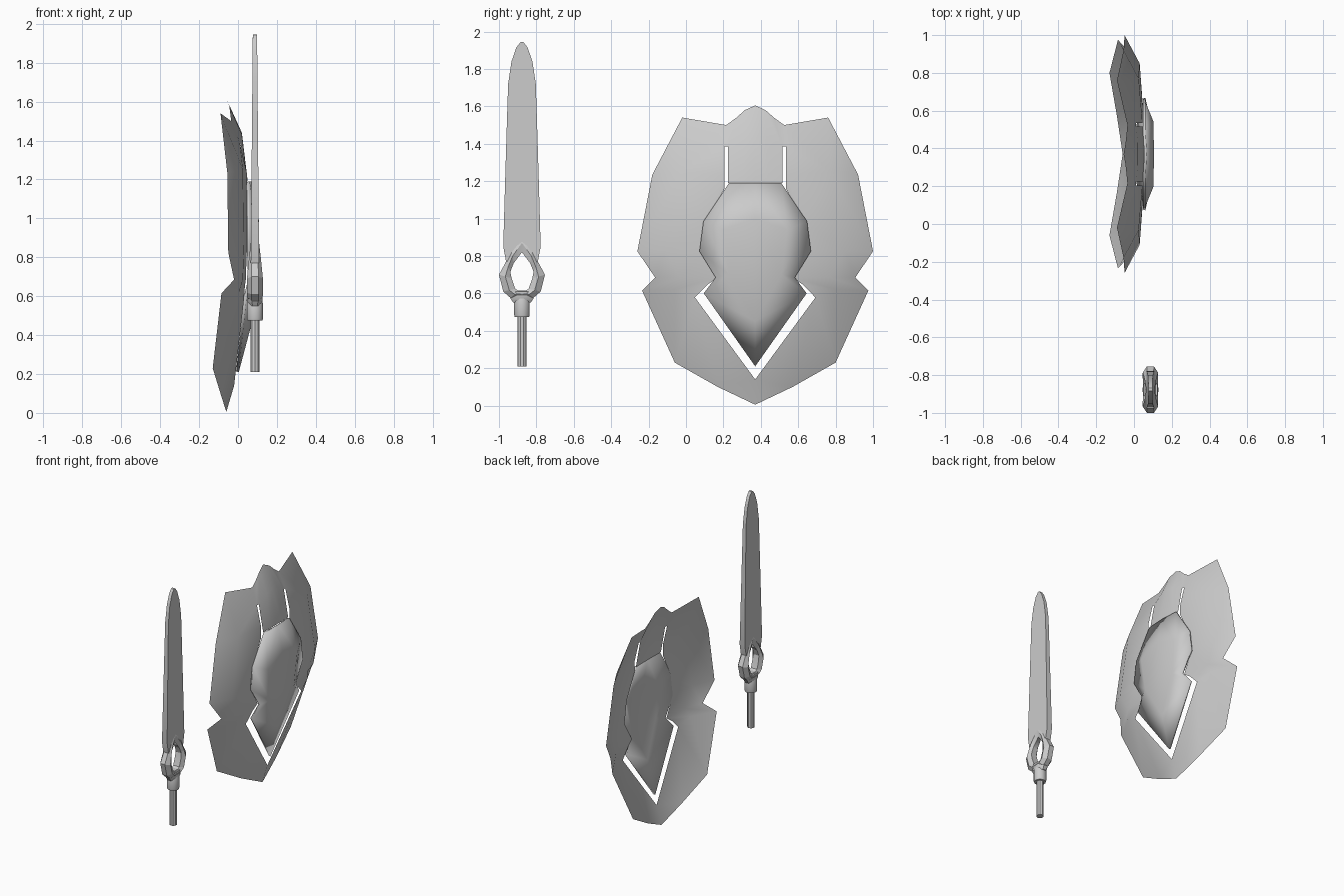
import bpy
import bmesh
import math

default_cube = bpy.data.objects.get("Cube")
if default_cube:
    bpy.data.objects.remove(default_cube, do_unlink=True)

GREY = (0.6, 0.6, 0.6, 1)
steel = bpy.data.materials.new("plain_grey")
steel.use_nodes = True
steel.diffuse_color = GREY
steel.node_tree.nodes["Principled BSDF"].inputs["Base Color"].default_value = GREY

SHIELD_Y = 0.37
SWORD_X, SWORD_Y = 0.087, -0.877


def finish(name, bm, location, mirror=True, thickness=0.0, angle=30, outward=False):
    """Turn a bmesh into an object, mirrored across its own y = 0."""
    bmesh.ops.recalc_face_normals(bm, faces=bm.faces[:])
    if outward and sum(f.normal.x * f.calc_area() for f in bm.faces) < 0:
        bmesh.ops.reverse_faces(bm, faces=bm.faces[:])
    mesh = bpy.data.meshes.new(name)
    bm.to_mesh(mesh)
    bm.free()
    mesh.materials.append(steel)
    obj = bpy.data.objects.new(name, mesh)
    obj.location = location
    bpy.context.collection.objects.link(obj)
    if mirror:
        mod = obj.modifiers.new("Mirror", 'MIRROR')
        mod.use_axis = (False, True, False)
        mod.merge_threshold = 0.0005
    if thickness:
        mod = obj.modifiers.new("Solidify", 'SOLIDIFY')
        mod.thickness = thickness
        mod.offset = -1
    bpy.ops.object.select_all(action='DESELECT')
    obj.select_set(True)
    bpy.context.view_layer.objects.active = obj
    bpy.ops.object.shade_smooth_by_angle(angle=math.radians(angle))


def panels(points, faces):
    """Half a sheet from named points (side, depth, height) and panel corners."""
    bm = bmesh.new()
    verts = {key: bm.verts.new((x, side, z)) for key, (side, x, z) in points.items()}
    for face in faces:
        bm.faces.new([verts[key] for key in face.split()])
    return bm


def loft(sections):
    """Join closed cross-sections, leaving the mirror plane open."""
    bm = bmesh.new()
    rings = [[bm.verts.new(p) for p in section] for section in sections]
    for low, high in zip(rings, rings[1:]):
        for i in range(len(low)):
            j = (i + 1) % len(low)
            corners = [low[i], low[j], high[j], high[i]]
            if any(v.co.y > 0.0001 for v in corners):
                bm.faces.new(corners)
    return bm


# Shield shell: crest, wings and lower guard around an open centre
shell = {
    # crest
    "peak": (0, -.055, 1.605), "dome": (.055, -.045, 1.58),
    "curl": (.1, -.04, 1.54), "dip": (.155, -.035, 1.5),
    "ridge": (0, .02, 1.44), "rib": (.06, .02, 1.43),
    "slot_in": (.145, .012, 1.385), "slot_out": (.165, .01, 1.385),
    "foot": (0, .05, 1.19), "foot_mid": (.07, .05, 1.19), "foot_end": (.145, .047, 1.19),
    # wing
    "horn": (.39, -.09, 1.54), "shoulder": (.165, .045, 1.235),
    "upper_mid": (.4, .025, 1.25), "upper_out": (.55, -.055, 1.235),
    "under": (.165, .045, 1.16), "inner": (.255, .045, .985),
    "waist_in": (.28, .045, .825), "waist_mid": (.48, .03, .825), "waist_out": (.63, -.05, .825),
    "notch_in": (.2, .04, .685), "notch_mid": (.4, .025, .685), "notch_out": (.535, -.02, .685),
    # lower guard
    "chevron_top": (.255, .035, .647), "chevron": (.322, .03, .578),
    "low_mid": (.43, .005, .62), "low_out": (.605, -.085, .615),
    "hip": (.43, -.13, .23), "keel": (.2, -.09, .1),
    "chevron_tip": (0, -.02, .14), "tip": (0, -.06, .005),
}
crest_faces = [
    "peak dome rib ridge", "dome curl slot_in rib", "curl dip slot_out slot_in",
    "ridge rib foot_mid foot", "rib slot_in foot_end foot_mid",
]
wing_faces = [
    "dip horn upper_mid slot_out", "slot_out upper_mid shoulder",
    "horn upper_out upper_mid", "shoulder upper_mid inner under",
    "inner upper_mid waist_mid waist_in", "upper_mid upper_out waist_out waist_mid",
    "waist_in waist_mid notch_mid notch_in", "waist_mid waist_out notch_out notch_mid",
]
lower_faces = [
    "notch_in notch_mid low_mid chevron_top", "notch_mid notch_out low_out low_mid",
    "chevron_top low_mid chevron", "low_mid low_out hip chevron",
    "chevron hip keel chevron_tip", "chevron_tip keel tip",
]
finish("shield_shell", panels(shell, crest_faces + wing_faces + lower_faces),
       (0, SHIELD_Y, 0), outward=True)

# Raised centre plate filling the opening
plate = {
    "top": (0, .068, 1.19), "corner": (.14, .06, 1.19), "upper": (.277, .06, .985),
    "side": (.298, .06, .825), "notch": (.212, .065, .685), "barb": (.275, .045, .6),
    "point": (0, .004, .21),
    "crown": (0, .105, 1.0), "crown_side": (.17, .104, .94),
    "belly": (0, .106, .72), "belly_side": (.14, .096, .7), "spine": (0, .068, .45),
}
plate_faces = [
    "top corner crown_side crown", "corner upper crown_side",
    "upper side belly_side crown_side", "crown crown_side belly_side belly",
    "side notch belly_side", "notch barb belly_side", "belly belly_side spine",
    "belly_side barb spine", "spine barb point",
]
finish("shield_plate", panels(plate, plate_faces), (0, SHIELD_Y, 0),
       thickness=0.014, outward=True)

# Blade: flat slab tapering to a rounded tip, forked at its base
blade_rows = [  # inner side, inner height, outer side, outer height
    (0, 1.945, .008, 1.943), (0, 1.92, .03, 1.915), (0, 1.84, .056, 1.84),
    (0, 1.72, .074, 1.72), (0, 1.5, .081, 1.5), (0, 1.2, .09, 1.2),
    (0, .87, .1, .85), (.055, .76, .085, .77),
]
sections = []
for inner, z_in, outer, z_out in blade_rows:
    half = 0.011 + 0.009 * (1.945 - z_out)
    sections.append([(half, inner, z_in), (half, outer, z_out),
                     (-half, outer, z_out), (-half, inner, z_in)])
bm = loft(sections)
bm.verts.ensure_lookup_table()
bm.faces.new(bm.verts[:4])
finish("blade", bm, (SWORD_X, SWORD_Y, 0), angle=20)

# Guard: faceted diamond ring with a ridge around the opening
guard_rows = [  # outer side and height, inner side and height, half depth
    (0, .92, 0, .82, .022), (.055, .84, .045, .76, .03), (.085, .77, .062, .715, .036),
    (.123, .7, .055, .68, .041), (.1, .61, .036, .625, .041),
    (.06, .575, .02, .615, .04), (0, .57, 0, .615, .04),
]
sections = []
for outer, z_out, inner, z_in, half in guard_rows:
    mid, z_mid = (outer + inner) / 2, (z_out + z_in) / 2
    front = [(half * .45, outer, z_out), (half, mid, z_mid), (half * .6, inner, z_in)]
    sections.append(front + [(-x, side, z) for x, side, z in reversed(front)])
finish("guard", loft(sections), (SWORD_X, SWORD_Y, 0), angle=10)


def turned(name, profile, sides, flatness=1.0):
    """Closed round or oval part from (radius, height) rings."""
    bm = bmesh.new()
    spin = [math.tau * (i + 0.5) / sides for i in range(sides)]
    rings = [[bm.verts.new((math.cos(a) * radius * flatness, math.sin(a) * radius, z))
              for a in spin] for radius, z in profile]
    for low, high in zip(rings, rings[1:]):
        for i in range(sides):
            j = (i + 1) % sides
            bm.faces.new((low[i], low[j], high[j], high[i]))
    bm.faces.new(rings[0])
    bm.faces.new(rings[-1])
    finish(name, bm, (SWORD_X, SWORD_Y, 0), mirror=False)


# Oval guard base, collar and grip
turned("guard_base", [(.05, .55), (.068, .575), (.066, .61)], 8, flatness=0.62)
turned("collar", [(.04, .475), (.043, .485), (.043, .56), (.036, .585)], 12)
turned("grip", [(.025, .21), (.025, .5)], 10)
